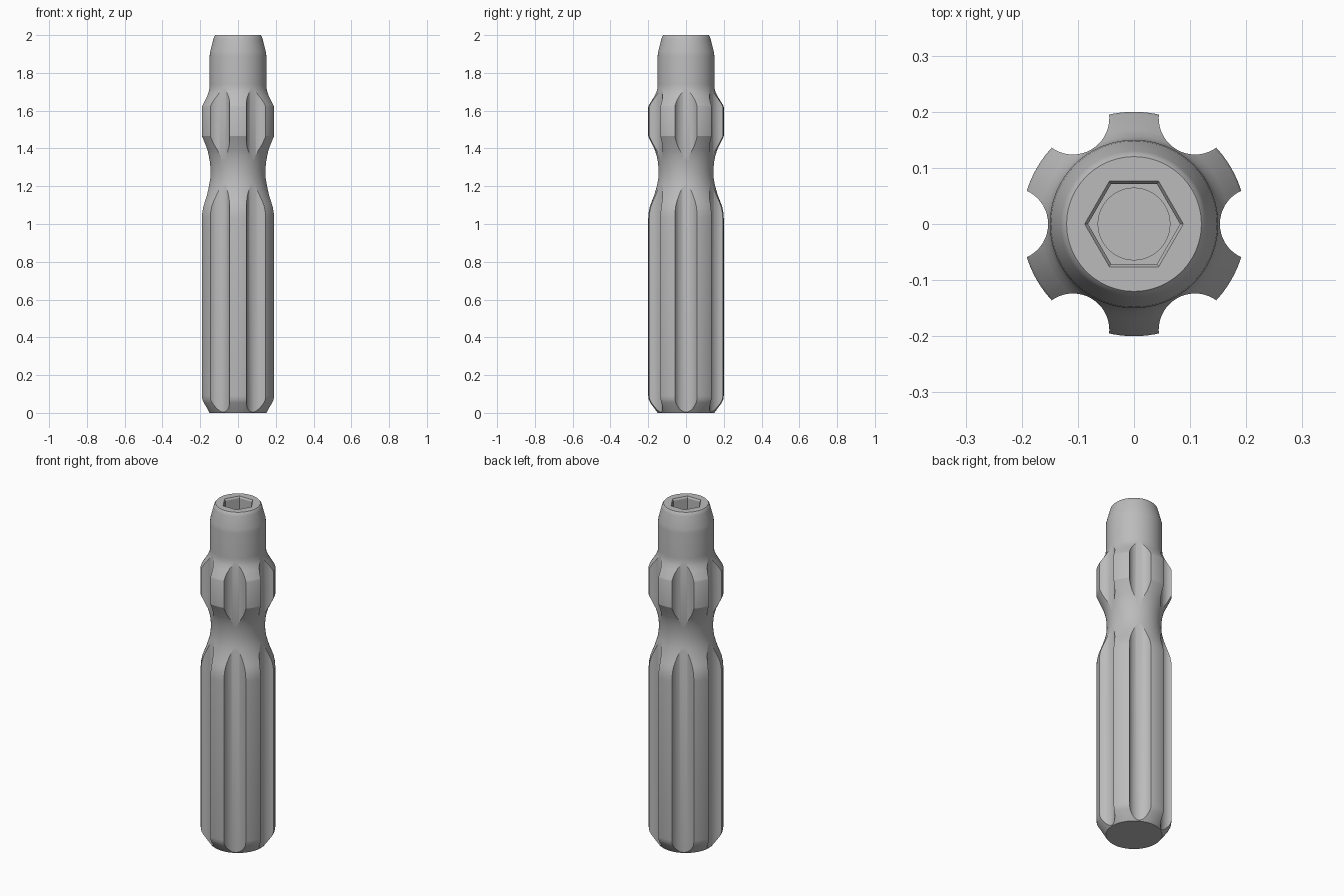
import bpy, bmesh, math
from mathutils import Matrix

if "Cube" in bpy.data.objects:
    bpy.data.objects.remove(bpy.data.objects["Cube"])

grey = bpy.data.materials.new("tool grey")
grey.diffuse_color = (0.5, 0.5, 0.5, 1)
grey.use_nodes = True
grey.node_tree.nodes["Principled BSDF"].inputs["Base Color"].default_value = grey.diffuse_color


def lathe(name, profile, steps):
    """Closed solid of revolution from (radius, height) points."""
    bm = bmesh.new()
    rings = []
    for r, z in profile:
        rings.append([bm.verts.new((r * math.cos(2 * math.pi * i / steps),
                                    r * math.sin(2 * math.pi * i / steps), z))
                      for i in range(steps)])
    for a, b in zip(rings, rings[1:]):
        for i in range(steps):
            j = (i + 1) % steps
            bm.faces.new((a[i], a[j], b[j], b[i]))
    bm.faces.new(rings[0][::-1])
    bm.faces.new(rings[-1])
    mesh = bpy.data.meshes.new(name)
    bm.to_mesh(mesh)
    bm.free()
    mesh.materials.append(grey)
    ob = bpy.data.objects.new(name, mesh)
    bpy.context.collection.objects.link(ob)
    return ob


def cut(target, cutter):
    mod = target.modifiers.new(cutter.name, 'BOOLEAN')
    mod.operation, mod.solver, mod.object = 'DIFFERENCE', 'EXACT', cutter
    bpy.context.view_layer.objects.active = target
    bpy.ops.object.modifier_apply(modifier=mod.name)
    bpy.data.objects.remove(cutter)


# Turned handle: chamfered base, grip, waist, collar and nose
handle = lathe("handle", [
    (0.150, 0), (0.190, 0.055), (0.197, 0.07), (0.200, 0.09),
    (0.200, 1.03), (0.198, 1.06), (0.192, 1.09), (0.183, 1.115),
    (0.171, 1.145), (0.160, 1.18), (0.152, 1.21), (0.147, 1.24),
    (0.145, 1.27), (0.146, 1.30), (0.149, 1.33), (0.155, 1.36),
    (0.164, 1.39), (0.200, 1.465), (0.200, 1.62), (0.196, 1.63),
    (0.168, 1.675), (0.156, 1.70), (0.151, 1.72), (0.150, 1.74),
    (0.150, 1.89), (0.148, 1.91), (0.130, 1.98), (0.126, 1.993),
    (0.120, 2.0)], 96)

# Six long flutes around the grip and collar
for k in range(6):
    flute = lathe("flute", [(0.065, -0.1), (0.065, 1.8)], 48)
    a = math.radians(60 * k)
    flute.data.transform(Matrix.Translation(
        (0.218 * math.cos(a), 0.218 * math.sin(a), 0)))
    cut(handle, flute)

# Hexagonal socket with a flared rim and a round bore below it
cut(handle, lathe("socket", [(0.082, 1.75), (0.082, 1.99),
                             (0.088, 2.0), (0.094, 2.01)], 6))
cut(handle, lathe("bore", [(0.064, 1.65), (0.064, 1.76)], 48))

bpy.ops.object.select_all(action='DESELECT')
handle.select_set(True)
bpy.context.view_layer.objects.active = handle
bpy.ops.object.shade_smooth_by_angle(angle=math.radians(25))
